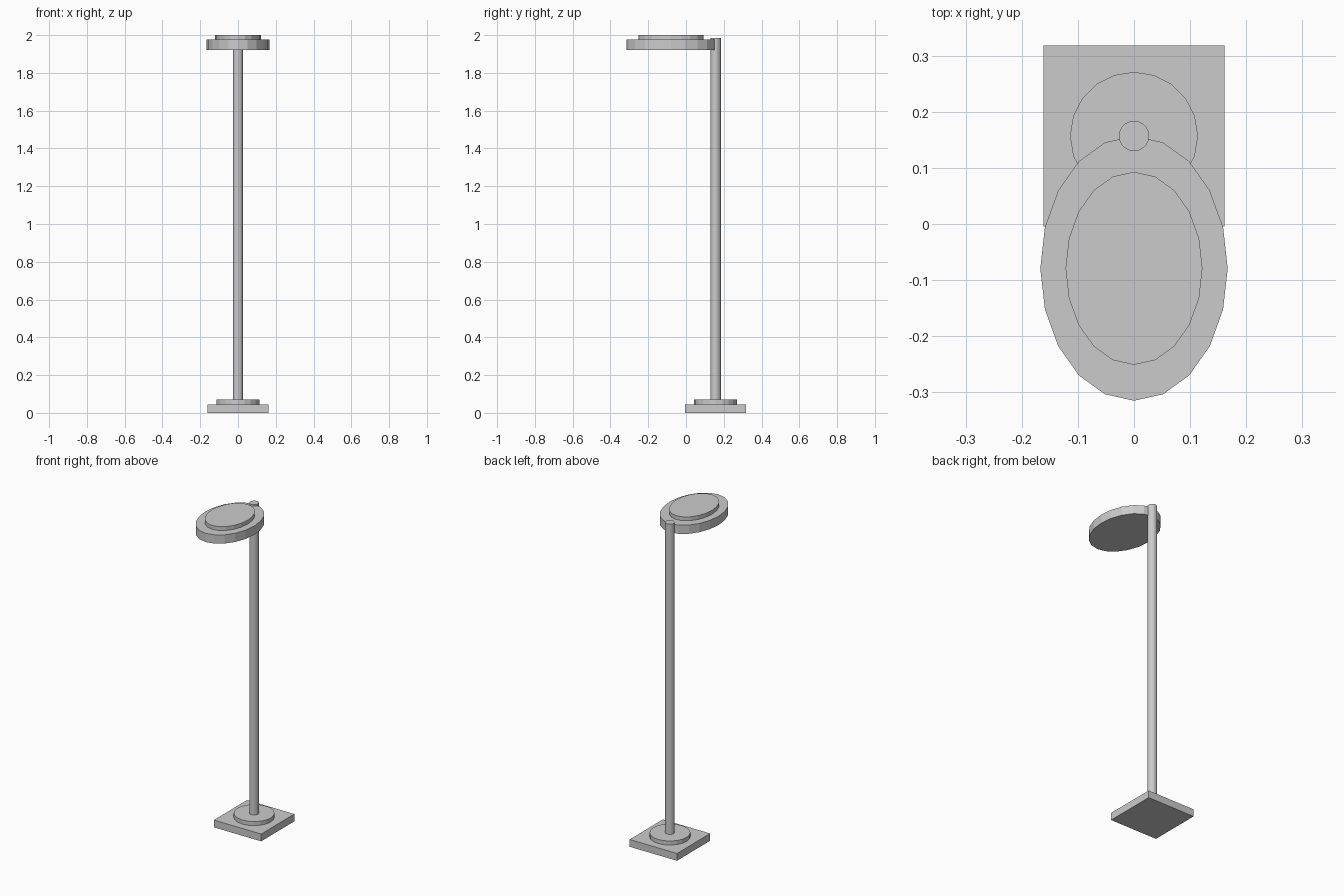
import bpy

if "Cube" in bpy.data.objects:
    bpy.data.objects.remove(bpy.data.objects["Cube"])

POLE_Y = 0.157
HEAD_Y = -0.079


def disc(name, y, rx, ry, z0, z1):
    """Upright 20-sided (elliptical) cylinder between two heights."""
    bpy.ops.mesh.primitive_cylinder_add(vertices=20, radius=1, depth=1,
                                        location=(0, y, (z0 + z1) / 2))
    ob = bpy.context.object
    ob.name = name
    ob.scale = (rx, ry, z1 - z0)
    bpy.ops.object.transform_apply(location=False, rotation=False, scale=True)
    return ob


# square foot plate
bpy.ops.mesh.primitive_cube_add(size=1, location=(0, POLE_Y, 0.0225))
base = bpy.context.object
base.name = "base_plate"
base.scale = (0.323, 0.323, 0.045)
bpy.ops.object.transform_apply(location=False, rotation=False, scale=True)

# round collar and pole
disc("base_collar", POLE_Y, 0.114, 0.114, 0.045, 0.07)
disc("pole", POLE_Y, 0.027, 0.027, 0.07, 1.985)

# oval lamp head with raised cap
disc("lamp_head", HEAD_Y, 0.167, 0.236, 1.922, 1.976)
disc("lamp_cap", HEAD_Y, 0.122, 0.172, 1.976, 2.0)
